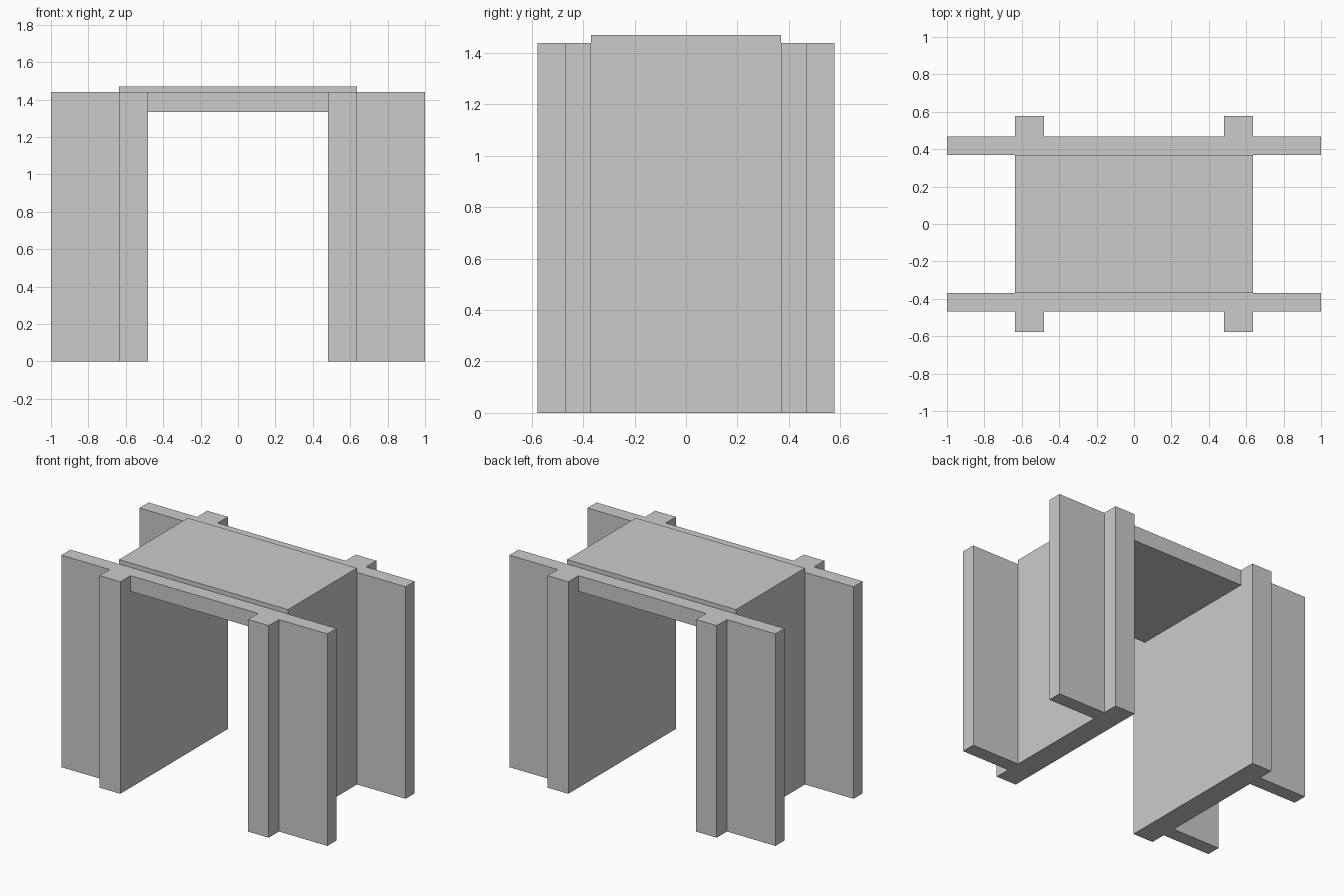
import bpy
import bmesh

if "Cube" in bpy.data.objects:
    bpy.data.objects.remove(bpy.data.objects["Cube"])

WALL_IN, WALL_OUT, WING = 0.48, 0.635, 1.0     # x positions
ROOF_Y, WING_Y, END_Y = 0.37, 0.468, 0.577     # y positions
SOFFIT, TOP, CAP = 1.333, 1.44, 1.47           # heights


def prism(name, outline, z0, z1):
    """Extrude a plan outline from z0 to z1."""
    bm = bmesh.new()
    face = bm.faces.new([bm.verts.new((x, y, z0)) for x, y in outline])
    ext = bmesh.ops.extrude_face_region(bm, geom=[face])
    verts = [v for v in ext["geom"] if isinstance(v, bmesh.types.BMVert)]
    bmesh.ops.translate(bm, verts=verts, vec=(0, 0, z1 - z0))
    bmesh.ops.recalc_face_normals(bm, faces=bm.faces)
    mesh = bpy.data.meshes.new(name)
    bm.to_mesh(mesh)
    bm.free()
    obj = bpy.data.objects.new(name, mesh)
    bpy.context.collection.objects.link(obj)
    return obj


def rect(x, y):
    return [(-x, -y), (x, -y), (x, y), (-x, y)]


# Side wall plan: long wall with wing walls and projecting ends
half = [(WALL_IN, END_Y), (WALL_OUT, END_Y), (WALL_OUT, WING_Y),
        (WING, WING_Y), (WING, ROOF_Y), (WALL_OUT, ROOF_Y)]
plan = half + [(x, -y) for x, y in reversed(half)]

right_wall = prism("right_wall", plan, 0, TOP)
left_wall = prism("left_wall", [(-x, y) for x, y in plan], 0, TOP)

# Deck spanning the walls, and the raised roof slab
culvert = prism("culvert", rect(WALL_IN, WING_Y), SOFFIT, TOP)
roof_slab = prism("roof_slab", rect(WALL_OUT, ROOF_Y), TOP, CAP)

# Fuse everything into one solid
bpy.context.view_layer.objects.active = culvert
for part in (right_wall, left_wall, roof_slab):
    mod = culvert.modifiers.new("union", "BOOLEAN")
    mod.operation = "UNION"
    mod.solver = "EXACT"
    mod.object = part
    bpy.ops.object.modifier_apply(modifier=mod.name)
    bpy.data.objects.remove(part)
